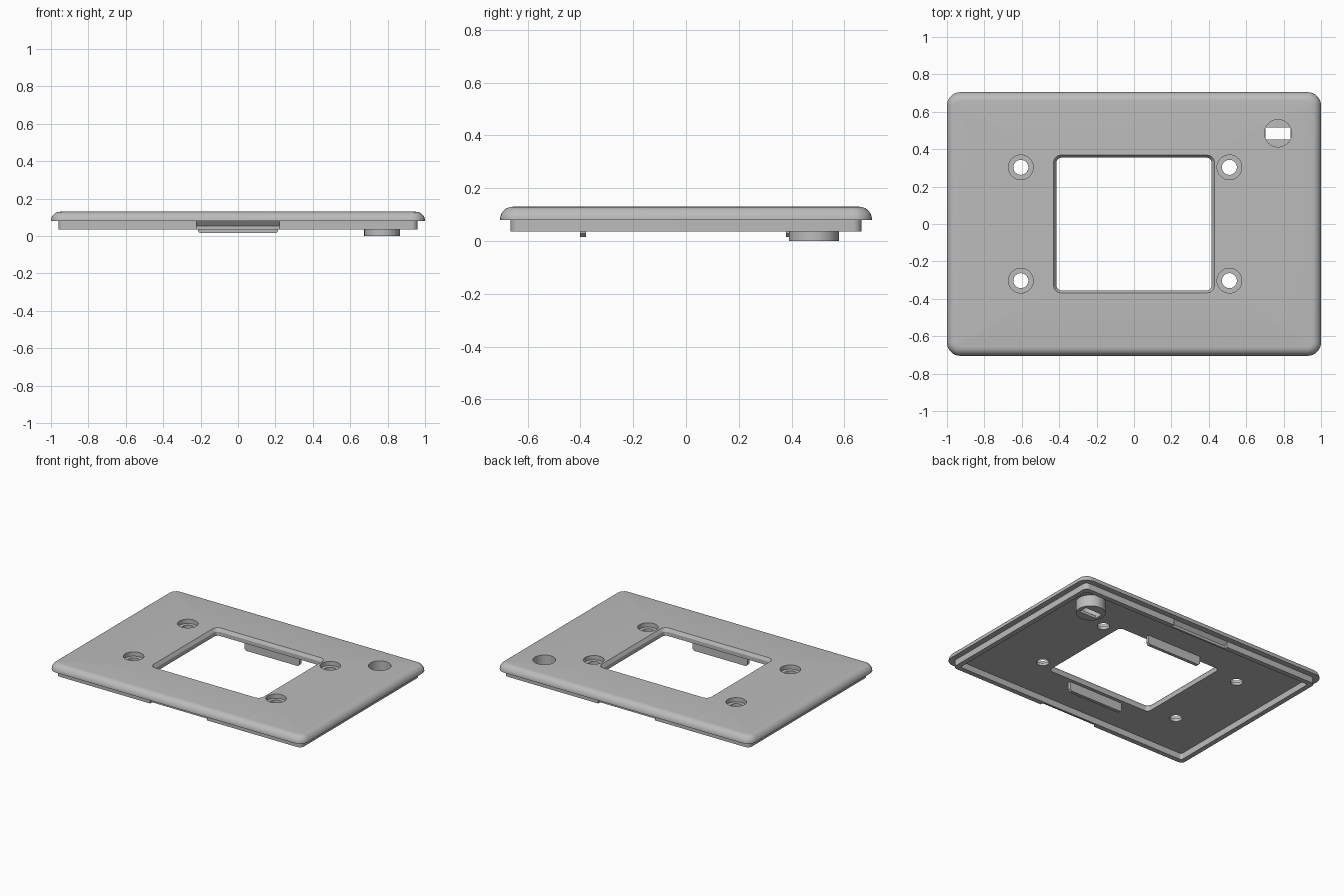
import bpy, bmesh, math

if "Cube" in bpy.data.objects:
    bpy.data.objects.remove(bpy.data.objects["Cube"])

grey = bpy.data.materials.new("plain_grey")
grey.diffuse_color = (0.5, 0.5, 0.5, 1)
grey.use_nodes = True
grey.node_tree.nodes["Principled BSDF"].inputs["Base Color"].default_value = grey.diffuse_color


def make(name, bm):
    bmesh.ops.recalc_face_normals(bm, faces=bm.faces)
    me = bpy.data.meshes.new(name)
    bm.to_mesh(me)
    bm.free()
    me.materials.append(grey)
    ob = bpy.data.objects.new(name, me)
    bpy.context.collection.objects.link(ob)
    return ob


def rounded_rect(hx, hy, r, z, n=8):
    pts = []
    for k, (sx, sy) in enumerate([(1, 1), (-1, 1), (-1, -1), (1, -1)]):
        for i in range(n + 1):
            a = math.pi / 2 * (k + i / n)
            pts.append((sx * (hx - r) + r * math.cos(a),
                        sy * (hy - r) + r * math.sin(a), z))
    return pts


def ring_loft(name, loops):
    # closed loft: last loop joins back to the first
    bm = bmesh.new()
    rows = [[bm.verts.new(p) for p in lp] for lp in loops]
    n = len(rows[0])
    for a, b in zip(rows, rows[1:] + rows[:1]):
        for i in range(n):
            j = (i + 1) % n
            bm.faces.new((a[i], a[j], b[j], b[i]))
    return make(name, bm)


def prism(name, pts, offset):
    bm = bmesh.new()
    f = bm.faces.new([bm.verts.new(p) for p in pts])
    ext = bmesh.ops.extrude_face_region(bm, geom=[f])
    vs = [g for g in ext["geom"] if isinstance(g, bmesh.types.BMVert)]
    bmesh.ops.translate(bm, verts=vs, vec=offset)
    return make(name, bm)


def cylinder(name, x, y, r, z0, z1, n=48):
    pts = [(x + r * math.cos(2 * math.pi * i / n),
            y + r * math.sin(2 * math.pi * i / n), z0) for i in range(n)]
    return prism(name, pts, (0, 0, z1 - z0))


def combine(target, tool, op):
    m = target.modifiers.new("bool", 'BOOLEAN')
    m.operation, m.object, m.solver = op, tool, 'EXACT'
    bpy.context.view_layer.objects.active = target
    bpy.ops.object.modifier_apply(modifier=m.name)
    bpy.data.objects.remove(tool)


# cover plate with rounded top edge, lip underneath and chamfered window
X, Y, TOP, BASE, LIP, R = 1.0, 0.705, 0.13, 0.08, 0.036, 0.048
loops = [rounded_rect(0.43, 0.368, 0.04, TOP)]
for i in range(8):
    a = math.pi / 2 * (1 - i / 7)
    inset = R * (1 - math.cos(a))
    loops.append(rounded_rect(X - inset, Y - inset, 0.072 - inset,
                              TOP - R + R * math.sin(a)))
loops += [rounded_rect(X, Y, 0.072, BASE),
          rounded_rect(0.96, 0.665, 0.032, BASE),
          rounded_rect(0.96, 0.665, 0.032, LIP),
          rounded_rect(0.925, 0.63, 0.015, LIP),
          rounded_rect(0.925, 0.63, 0.015, BASE),
          rounded_rect(0.415, 0.355, 0.028, BASE),
          rounded_rect(0.415, 0.355, 0.028, 0.108)]
plate = ring_loft("cover_plate", loops)

# sloped notches in the front and back lip
for s in (-1, 1):
    prof = [(0.68, 0.0797), (0.664, 0.0797), (0.643, 0.054), (0.643, 0.02), (0.68, 0.02)]
    combine(plate, prism("notch", [(-0.222, s * y, z) for y, z in prof],
                         (0.444, 0, 0)), 'DIFFERENCE')

# counterbored screw holes
for x in (-0.605, 0.51):
    for y in (-0.303, 0.303):
        combine(plate, cylinder("bore", x, y, 0.066, 0.1, 0.2), 'DIFFERENCE')
        combine(plate, cylinder("hole", x, y, 0.04, 0.0, 0.2), 'DIFFERENCE')

# round boss with pocket and slot
bx, by = 0.77, 0.485
combine(plate, cylinder("boss", bx, by, 0.095, 0.0, 0.1), 'UNION')
combine(plate, cylinder("pocket", bx, by, 0.073, 0.02, 0.2), 'DIFFERENCE')
slot = [(bx + sx * 0.068, by + sy * 0.032, -0.05)
        for sx, sy in ((-1, -1), (1, -1), (1, 1), (-1, 1))]
combine(plate, prism("slot", slot, (0, 0, 0.1)), 'DIFFERENCE')

# hanging tabs beside the window
tabs = []
for s, name in ((-1, "front_tab"), (1, "back_tab")):
    out = [(-0.215, 0.085), (-0.215, 0.028), (-0.203, 0.016),
           (0.203, 0.016), (0.215, 0.028), (0.215, 0.085)]
    tabs.append(prism(name, [(x, s * 0.379, z) for x, z in out], (0, s * 0.023, 0)))

bpy.ops.object.select_all(action='DESELECT')
for ob in [plate] + tabs:
    ob.select_set(True)
bpy.context.view_layer.objects.active = plate
bpy.ops.object.shade_smooth_by_angle(angle=math.radians(30))
